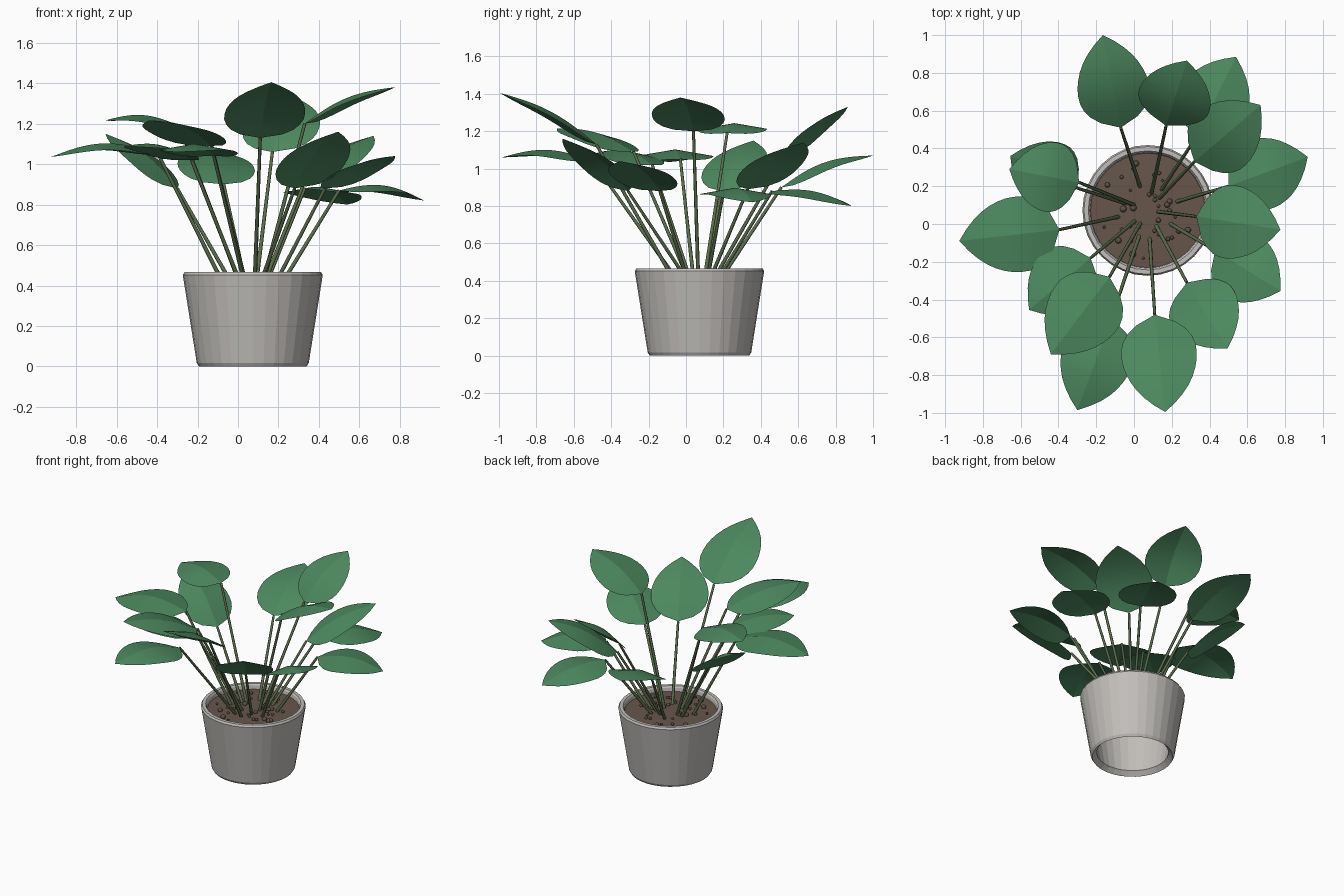
import bpy, bmesh, math, random
from mathutils import Vector

if "Cube" in bpy.data.objects:
    bpy.data.objects.remove(bpy.data.objects["Cube"], do_unlink=True)

random.seed(4)
CENTRE = Vector((0.073, 0.072, 0))
SOIL_Z = 0.43


def material(name, rgb):
    m = bpy.data.materials.new(name)
    m.use_nodes = True
    m.diffuse_color = (*rgb, 1)
    m.node_tree.nodes["Principled BSDF"].inputs["Base Color"].default_value = (*rgb, 1)
    return m


leaf_green = material("leaf green", (0.072, 0.245, 0.112))
stalk_green = material("stalk green", (0.1, 0.15, 0.07))
pot_grey = material("pot grey", (0.54, 0.52, 0.495))
soil_brown = material("soil brown", (0.135, 0.093, 0.07))
pebble_brown = material("pebble brown", (0.115, 0.08, 0.062))


def finish(name, bm, mat, smooth=None):
    bmesh.ops.recalc_face_normals(bm, faces=bm.faces)
    me = bpy.data.meshes.new(name)
    bm.to_mesh(me)
    bm.free()
    ob = bpy.data.objects.new(name, me)
    bpy.context.collection.objects.link(ob)
    me.materials.append(mat)
    if smooth:
        bpy.ops.object.select_all(action='DESELECT')
        ob.select_set(True)
        bpy.context.view_layer.objects.active = ob
        bpy.ops.object.shade_smooth_by_angle(angle=math.radians(smooth))
    return ob


def lathe(name, profile, mat, sides=32):
    bm = bmesh.new()
    verts = [bm.verts.new((r, 0, z)) for r, z in profile]
    edges = [bm.edges.new(p) for p in zip(verts, verts[1:])]
    bmesh.ops.spin(bm, geom=verts + edges, cent=(0, 0, 0), axis=(0, 0, 1),
                   angle=math.tau, steps=sides)
    bmesh.ops.remove_doubles(bm, verts=bm.verts, dist=0.0005)
    ob = finish(name, bm, mat)
    ob.location = CENTRE
    return ob


# Thin-walled pot, open underneath, with a softened rim
lathe("pot", [(0.303, 0.43), (0.236, 0.03), (0.266, 0), (0.277, 0.018),
              (0.346, 0.452), (0.338, 0.466), (0.315, 0.466), (0.307, 0.455),
              (0.303, 0.43)], pot_grey)
lathe("soil", [(0, SOIL_Z + 0.005), (0.18, SOIL_Z + 0.003), (0.306, SOIL_Z)], soil_brown)

# Pebbles scattered on the soil
bm = bmesh.new()
for i in range(38):
    a, d = random.uniform(0, math.tau), 0.26 * math.sqrt(random.random())
    ball = bmesh.ops.create_icosphere(bm, subdivisions=2, radius=random.uniform(0.007, 0.018))
    bmesh.ops.translate(bm, verts=ball["verts"],
                        vec=CENTRE + Vector((d * math.cos(a), d * math.sin(a), SOIL_Z + 0.008)))
finish("pebbles", bm, pebble_brown, 60)

OUTLINE = [0, 0.52, 0.78, 0.92, 0.99, 1, 0.98, 0.92, 0.83, 0.7, 0.52, 0.29, 0]


def half_width(t):
    f = t * (len(OUTLINE) - 1)
    i = min(int(f), len(OUTLINE) - 2)
    return OUTLINE[i] + (OUTLINE[i + 1] - OUTLINE[i]) * (f - i)


def make_leaf(name, base, tip, width, arch):
    """Arched blade, folded softly down along its midrib."""
    along = tip - base
    side = along.cross(Vector((0, 0, 1))).normalized()
    up = side.cross(along).normalized()
    rows, cols = 24, 8
    bm = bmesh.new()
    grid = []
    for r in range(rows + 1):
        t = r / rows
        w = half_width(t) * width / 2
        spine = base + along * t + up * arch * math.sin(math.pi * t)
        grid.append([bm.verts.new(spine + side * w * s - up * 0.17 * w * abs(s))
                     for s in (2 * c / cols - 1 for c in range(cols + 1))])
    for a, b in zip(grid, grid[1:]):
        for c in range(cols):
            bm.faces.new((a[c], a[c + 1], b[c + 1], b[c]))
    bmesh.ops.remove_doubles(bm, verts=bm.verts, dist=0.0002)
    bmesh.ops.dissolve_degenerate(bm, dist=0.0001, edges=bm.edges)
    finish(name, bm, leaf_green, 12)


def make_stalk(name, start, end):
    axis = end - start
    bm = bmesh.new()
    bmesh.ops.create_cone(bm, cap_ends=True, segments=8, radius1=0.0105, radius2=0.008,
                          depth=axis.length)
    bmesh.ops.rotate(bm, verts=bm.verts, cent=(0, 0, 0),
                     matrix=axis.to_track_quat('Z', 'Y').to_matrix())
    bmesh.ops.translate(bm, verts=bm.verts, vec=(start + end) / 2)
    finish(name, bm, stalk_green, 50)


# Each leaf: base, tip, width, arch, distance of the stalk's foot from the middle
LEAVES = [
    ((-.07, .51, .90), (-.165, 1.0, 1.07), .38, .05, .12),
    ((.17, .52, 1.06), (.28, .865, 1.33), .39, .04, .08),
    ((.33, .46, .88), (.54, .885, .80), .38, .04, .12),
    ((.32, .33, .89), (.67, .63, 1.14), .38, .04, .08),
    ((.50, .20, .87), (.92, .355, .82), .38, .05, .15),
    ((.33, .04, 1.20), (.775, -.03, 1.38), .39, .04, .05),
    ((.43, -.14, .88), (.775, -.355, 1.04), .38, .04, .13),
    ((.28, -.31, .88), (.495, -.66, 1.16), .38, .04, .08),
    ((.11, -.48, 1.13), (.165, -.995, 1.405), .40, .04, .14),
    ((-.12, -.50, 1.04), (-.30, -.985, 1.06), .38, .05, .13),
    ((-.13, -.28, 1.09), (-.44, -.69, 1.215), .40, .04, .07),
    ((-.23, -.18, 1.02), (-.555, -.455, 1.09), .37, .04, .08),
    ((-.395, -.03, 1.05), (-.925, -.09, 1.035), .40, .06, .15),
    ((-.29, .22, 1.19), (-.66, .29, 1.215), .37, .04, .07),
    ((-.30, .19, .88), (-.655, .36, 1.15), .36, .04, .11),
]
for n, (base, tip, width, arch, foot) in enumerate(LEAVES, 1):
    base, tip = Vector(base), Vector(tip)
    out = base - CENTRE
    out.z = 0
    start = CENTRE + out.normalized() * foot + Vector((0, 0, SOIL_Z - 0.02))
    make_stalk(f"stalk_{n}", start, base)
    make_leaf(f"leaf_{n}", base, tip, width, arch)
